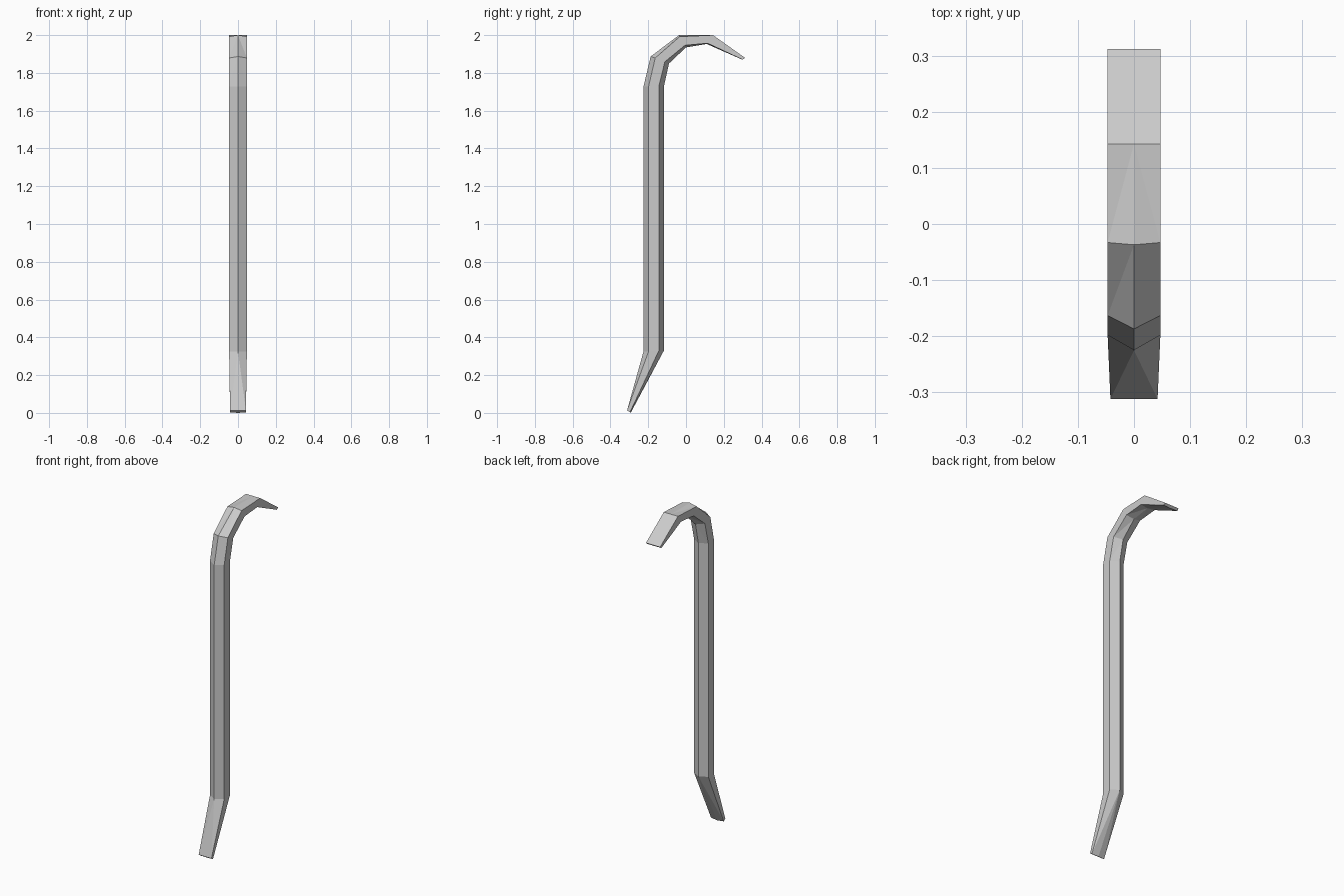
import bpy, bmesh

if "Cube" in bpy.data.objects:
    bpy.data.objects.remove(bpy.data.objects["Cube"])

# Bar sections from chisel tip to hooked claw:
# half width, then (y, z) of outer ridge, outer sides, inner sides, inner ridge
SECTIONS = [
    (0.042, (-0.312, 0.013), (-0.312, 0.013), (-0.297, 0.003), (-0.293, 0.0)),
    (0.047, (-0.225, 0.325), (-0.198, 0.326), (-0.144, 0.329), (-0.117, 0.33)),
    (0.047, (-0.225, 1.728), (-0.198, 1.728), (-0.144, 1.728), (-0.117, 1.728)),
    (0.047, (-0.187, 1.887), (-0.163, 1.879), (-0.112, 1.859), (-0.090, 1.850)),
    (0.047, (-0.037, 2.000), (-0.033, 1.992), (-0.006, 1.946), (0.000, 1.935)),
    (0.047, (0.143, 2.000), (0.143, 2.000), (0.114, 1.957), (0.110, 1.953)),
    (0.047, (0.312, 1.880), (0.312, 1.880), (0.300, 1.870), (0.298, 1.870)),
]

bm = bmesh.new()
rings = []
for w, top, out, inn, low in SECTIONS:
    ring = [(0, *top), (w, *out), (w, *inn), (0, *low), (-w, *inn), (-w, *out)]
    rings.append([bm.verts.new(p) for p in ring])

# Six-sided skin: flat sides as quads, ridge facets split symmetrically
for a, b in zip(rings, rings[1:]):
    for i in range(6):
        j = (i + 1) % 6
        if i in (1, 4):
            bm.faces.new((a[i], a[j], b[j], b[i]))
        elif i in (0, 3):
            bm.faces.new((a[i], a[j], b[i]))
            bm.faces.new((a[j], b[j], b[i]))
        else:
            bm.faces.new((a[i], a[j], b[j]))
            bm.faces.new((a[i], b[j], b[i]))

# End caps
bm.faces.new(rings[0][::-1])
bm.faces.new(rings[-1])
bmesh.ops.recalc_face_normals(bm, faces=bm.faces)

mesh = bpy.data.meshes.new("pry_bar")
bm.to_mesh(mesh)
bm.free()
bpy.context.collection.objects.link(bpy.data.objects.new("pry_bar", mesh))
